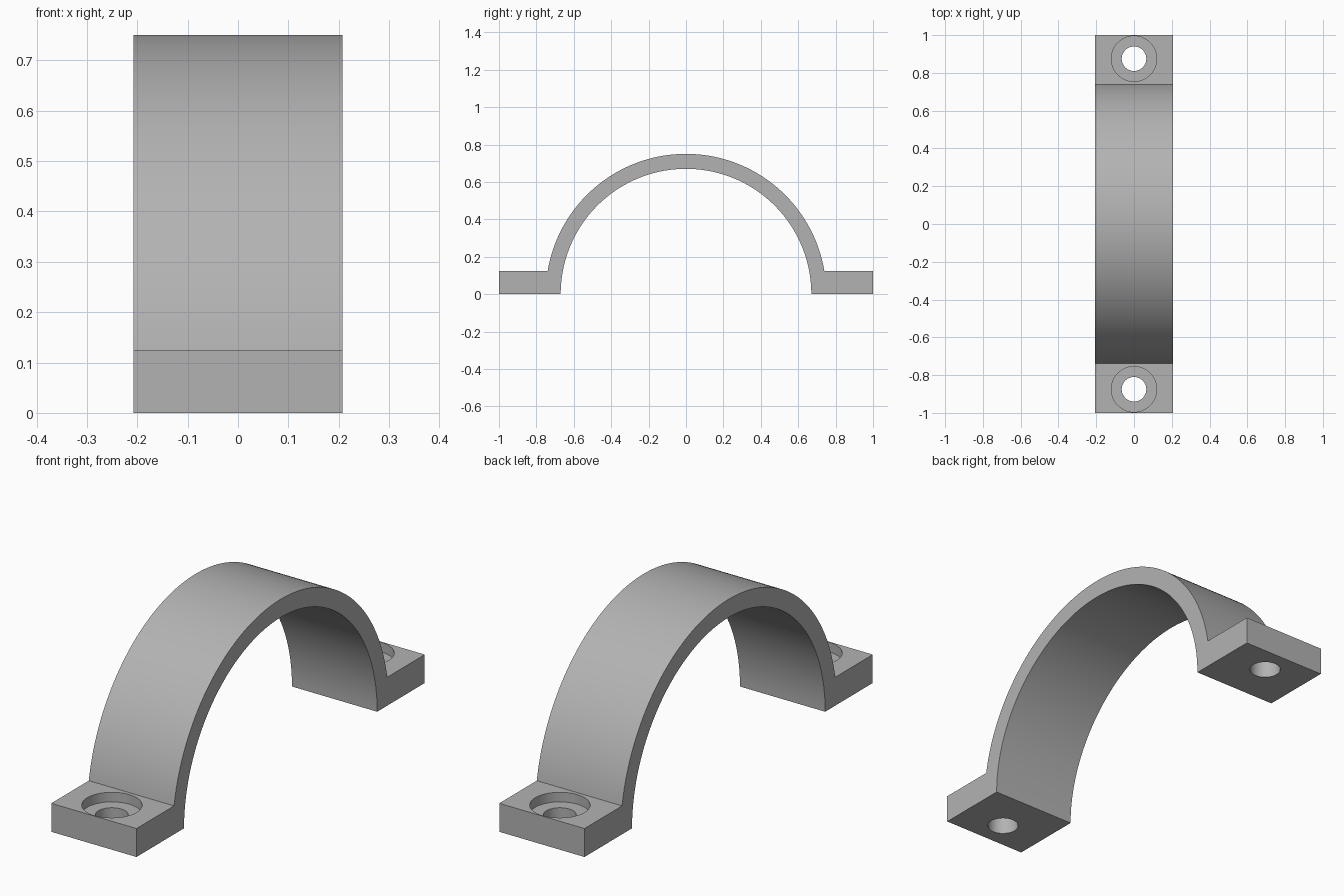
import bpy, bmesh
from math import sin, cos, asin, pi, radians

HALF_WIDTH = 0.207
OUTER, INNER = 0.75, 0.67
FOOT_TOP = 0.125
HOLE_Y, HOLE_R = 0.875, 0.065
BORE_R, BORE_FLOOR = 0.12, 0.083
SEGMENTS = 96

if "Cube" in bpy.data.objects:
    bpy.data.objects.remove(bpy.data.objects["Cube"])

# Single plain grey
grey = bpy.data.materials.new("light grey")
grey.use_nodes = True
colour = (0.45, 0.45, 0.45, 1)
grey.diffuse_color = colour
grey.node_tree.nodes["Principled BSDF"].inputs["Base Color"].default_value = colour


def add_object(name, bm):
    bmesh.ops.recalc_face_normals(bm, faces=bm.faces)
    mesh = bpy.data.meshes.new(name)
    bm.to_mesh(mesh)
    bm.free()
    mesh.materials.append(grey)
    obj = bpy.data.objects.new(name, mesh)
    bpy.context.collection.objects.link(obj)
    return obj


def arc(radius, start, end):
    steps = [start + (end - start) * i / SEGMENTS for i in range(SEGMENTS + 1)]
    return [(radius * cos(a), radius * sin(a)) for a in steps]


# Strap: half ring with a flat foot on each end, extruded across the width
rise = asin(FOOT_TOP / OUTER)
profile = [(1, 0), (1, FOOT_TOP)] + arc(OUTER, rise, pi - rise)
profile += [(-1, FOOT_TOP), (-1, 0)] + arc(INNER, pi, 0)
bm = bmesh.new()
face = bm.faces.new([bm.verts.new((-HALF_WIDTH, y, z)) for y, z in profile])
side = bmesh.ops.extrude_face_region(bm, geom=[face])["geom"]
bmesh.ops.translate(bm, vec=(2 * HALF_WIDTH, 0, 0),
                    verts=[v for v in side if isinstance(v, bmesh.types.BMVert)])
strap = add_object("clamp_strap", bm)


# Stepped cutter for a counterbored screw hole
def screw_hole_cutter(y):
    bm = bmesh.new()
    rings = []
    for r, z in ((HOLE_R, -0.1), (HOLE_R, BORE_FLOOR), (BORE_R, BORE_FLOOR), (BORE_R, 0.2)):
        rings.append([bm.verts.new((r * p, y + r * q, z))
                      for p, q in arc(1, 0, 2 * pi)[:-1]])
    for low, high in zip(rings, rings[1:]):
        for i in range(SEGMENTS):
            bm.faces.new((low[i - 1], low[i], high[i], high[i - 1]))
    bm.faces.new(rings[0])
    bm.faces.new(rings[-1])
    cutter = add_object("screw_hole_cutter", bm)
    cutter.hide_render = True
    return cutter


cutters = [screw_hole_cutter(s * HOLE_Y) for s in (-1, 1)]
for cutter in cutters:
    cut = strap.modifiers.new("screw_hole", "BOOLEAN")
    cut.operation, cut.solver, cut.object = "DIFFERENCE", "EXACT", cutter

# Bake the holes, drop the cutters and smooth the curved faces
bpy.ops.object.select_all(action="DESELECT")
bpy.context.view_layer.objects.active = strap
strap.select_set(True)
for name in [m.name for m in strap.modifiers]:
    bpy.ops.object.modifier_apply(modifier=name)
for cutter in cutters:
    bpy.data.objects.remove(cutter)
bpy.ops.object.shade_smooth_by_angle(angle=radians(30))
